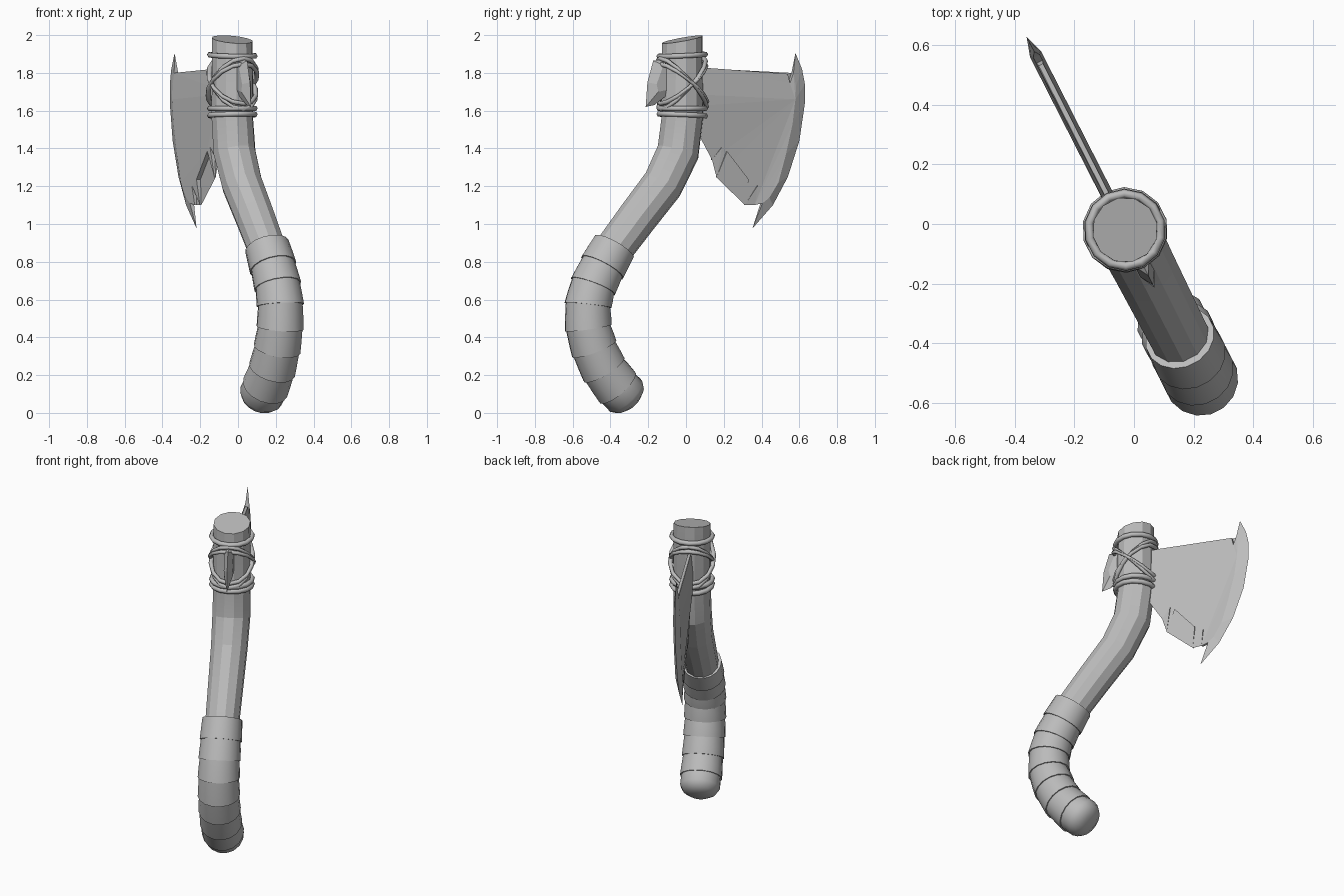
import bpy, bmesh, math
from mathutils import Vector

if "Cube" in bpy.data.objects:
    bpy.data.objects.remove(bpy.data.objects["Cube"])

# Everything is built in the axe's own plane (x = towards the blade), then turned
TURN = math.radians(117)
ORIGIN = (-0.03, -0.02, 0)

grey = bpy.data.materials.new("plain_grey")
grey.diffuse_color = (0.5, 0.5, 0.5, 1)
grey.use_nodes = True
grey.node_tree.nodes["Principled BSDF"].inputs["Base Color"].default_value = grey.diffuse_color


def finish(bm, name, smooth=None):
    bmesh.ops.recalc_face_normals(bm, faces=bm.faces[:])
    mesh = bpy.data.meshes.new(name)
    bm.to_mesh(mesh)
    bm.free()
    ob = bpy.data.objects.new(name, mesh)
    bpy.context.collection.objects.link(ob)
    mesh.materials.append(grey)
    ob.location = ORIGIN
    ob.rotation_euler.z = TURN
    if smooth:
        bpy.ops.object.select_all(action='DESELECT')
        ob.select_set(True)
        bpy.context.view_layer.objects.active = ob
        bpy.ops.object.shade_smooth_by_angle(angle=math.radians(smooth))
    return ob


def sweep(name, rings, sides, smooth=None, top_slant=0):
    """Tube through (u, z, radius) rings lying in the axe plane."""
    bm = bmesh.new()
    loops = []
    pts = [Vector((u, 0, z)) for u, z, r in rings]
    for i, (u, z, r) in enumerate(rings):
        after = next((p for p in pts[i + 1:] if (p - pts[i]).length > 1e-4), pts[i])
        before = next((p for p in pts[:i][::-1] if (p - pts[i]).length > 1e-4), pts[i])
        t = (after - before).normalized()
        side = Vector((0, 1, 0))
        n = side.cross(t)
        loop = []
        for k in range(sides):
            a = math.tau * (k + 0.5) / sides
            co = pts[i] + r * (math.cos(a) * n + math.sin(a) * side)
            if i == 0:
                co.z += top_slant * co.x
            loop.append(bm.verts.new(co))
        loops.append(loop)
    for a, b in zip(loops, loops[1:]):
        for k in range(sides):
            j = (k + 1) % sides
            bm.faces.new((a[k], a[j], b[j], b[k]))
    bm.faces.new(loops[0])
    bm.faces.new(loops[-1])
    return finish(bm, name, smooth)


def rope(name, z, tilt=0, radius=0.122, thick=0.015, segs=14, minor=6):
    """Closed loop of cord round the head, rising by tilt towards the blade."""
    bm = bmesh.new()
    loops = []
    for k in range(segs):
        a = math.tau * k / segs
        out = Vector((math.cos(a), math.sin(a), 0))
        c = out * radius + Vector((0, 0, z + tilt * math.cos(a)))
        loops.append([bm.verts.new(c + thick * (math.cos(b) * out + Vector((0, 0, math.sin(b)))))
                      for b in (math.tau * m / minor for m in range(minor))])
    for k in range(segs):
        a, b = loops[k], loops[(k + 1) % segs]
        for m in range(minor):
            j = (m + 1) % minor
            bm.faces.new((a[m], a[j], b[j], b[m]))
    finish(bm, name, 70)


def plate(name, polygons, strip=None):
    """Two-sided plate from polygons of (u, z, half thickness), plus a ground edge strip."""
    bm = bmesh.new()
    cache = {}

    def vert(p, s):
        key = (p[0], p[1], s if p[2] else 0)
        if key not in cache:
            cache[key] = bm.verts.new((p[0], s * p[2], p[1]))
        return cache[key]

    polys = [list(p) for p in polygons]
    if strip:
        inner, outer = strip
        for i in range(len(inner) - 1):
            polys.append([inner[i], outer[i], outer[i + 1], inner[i + 1]])
    count = {}
    for poly in polys:
        for s in (1, -1):
            bm.faces.new([vert(p, s) for p in poly])
        for a, b in zip(poly, poly[1:] + poly[:1]):
            key = frozenset((a, b))
            count[key] = count.get(key, 0) + 1
    # Close the rim wherever an outline edge is not shared
    for key, n in count.items():
        a, b = tuple(key)
        if n == 1 and (a[2] or b[2]):
            quad = [vert(a, 1), vert(b, 1), vert(b, -1), vert(a, -1)]
            bm.faces.new(list(dict.fromkeys(quad)))
    bmesh.ops.triangulate(bm, faces=[f for f in bm.faces if len(f.verts) > 4],
                          ngon_method='EAR_CLIP')
    finish(bm, name)


# Bent wooden handle with a slanted cut on top
sweep("handle", [(0, 1.977, 0.110), (0, 1.56, 0.112), (-0.025, 1.38, 0.114), (-0.115, 1.21, 0.110),
                 (-0.27, 1.03, 0.106), (-0.42, 0.85, 0.102)], 12, 12, top_slant=0.2)

# Grip wrapping: overlapping bands, each flaring to a small lip
path = [(-0.405, 0.88), (-0.475, 0.77), (-0.53, 0.67), (-0.56, 0.57),
        (-0.558, 0.45), (-0.523, 0.34), (-0.465, 0.23), (-0.385, 0.135)]
rings = [(*path[0], 0.095), (*path[0], 0.114)]
for (u0, z0), (u1, z1) in zip(path, path[1:]):
    rings += [(u0, z0, 0.119), ((u0 + u1) / 2, (z0 + z1) / 2, 0.123), (u1, z1, 0.126)]
rings += [(-0.385, 0.135, 0.119), (-0.337, 0.092, 0.119), (-0.312, 0.068, 0.098), (-0.295, 0.052, 0.055)]
sweep("grip_wrap", rings, 16, 40)

# Cord lashing: level rings and crossed pairs
for i, z in enumerate((1.893, 1.612, 1.577)):
    rope(f"cord_ring_{i + 1}", z, 0.006 * (1 - i))
for i, (tilt, rad) in enumerate(((0.105, 0.126), (0.135, 0.124), (-0.105, 0.131), (-0.135, 0.129))):
    rope(f"cord_cross_{i + 1}", 1.742, tilt, rad, 0.013)

# Axe blade: thick ridge, thin top, chipped bottom and ground cutting edge
W = 0.021
inner = [(0.655, 1.80, 0.012), (0.668, 1.73, 0.016), (0.662, 1.66, W), (0.645, 1.53, W),
         (0.606, 1.37, W), (0.561, 1.22, W), (0.51, 1.14, 0.016), (0.471, 1.11, 0.012)]
outer = [(0.673, 1.905, 0), (0.712, 1.82, 0), (0.729, 1.74, 0), (0.729, 1.64, 0),
         (0.696, 1.44, 0), (0.628, 1.25, 0), (0.539, 1.10, 0), (0.417, 0.976, 0)]
ridge = [(0.0, 1.69, W), inner[2]]
upper = [ridge[0], (0.0, 1.83, 0.008), (0.16, 1.825, 0.008), (0.623, 1.795, 0.008),
         (0.634, 1.745, 0.012)] + inner[:3]
lower = ridge + inner[3:] + [
    (0.427, 1.10, 0.006), (0.441, 1.204, 0.016), (0.37, 1.10, 0.004), (0.387, 1.236, 0.016),
    (0.258, 1.385, 0.018), (0.202, 1.247, 0.004), (0.228, 1.406, 0.016), (0.174, 1.34, 0.006),
    (0.168, 1.62, 0.018), (0.0, 1.62, W)]
plate("blade", [upper, lower], (inner, outer))

# Short spur on the opposite side
T = 0.026
spur_in = [(-0.05, 1.86, T), (-0.125, 1.84, T), (-0.165, 1.74, T), (-0.155, 1.70, T), (-0.05, 1.72, T)]
spur_out = [(-0.05, 1.88, 0), (-0.172, 1.865, 0), (-0.207, 1.75, 0), (-0.217, 1.62, 0), (-0.165, 1.63, 0)]
plate("spur", [spur_in], (spur_in, spur_out))
